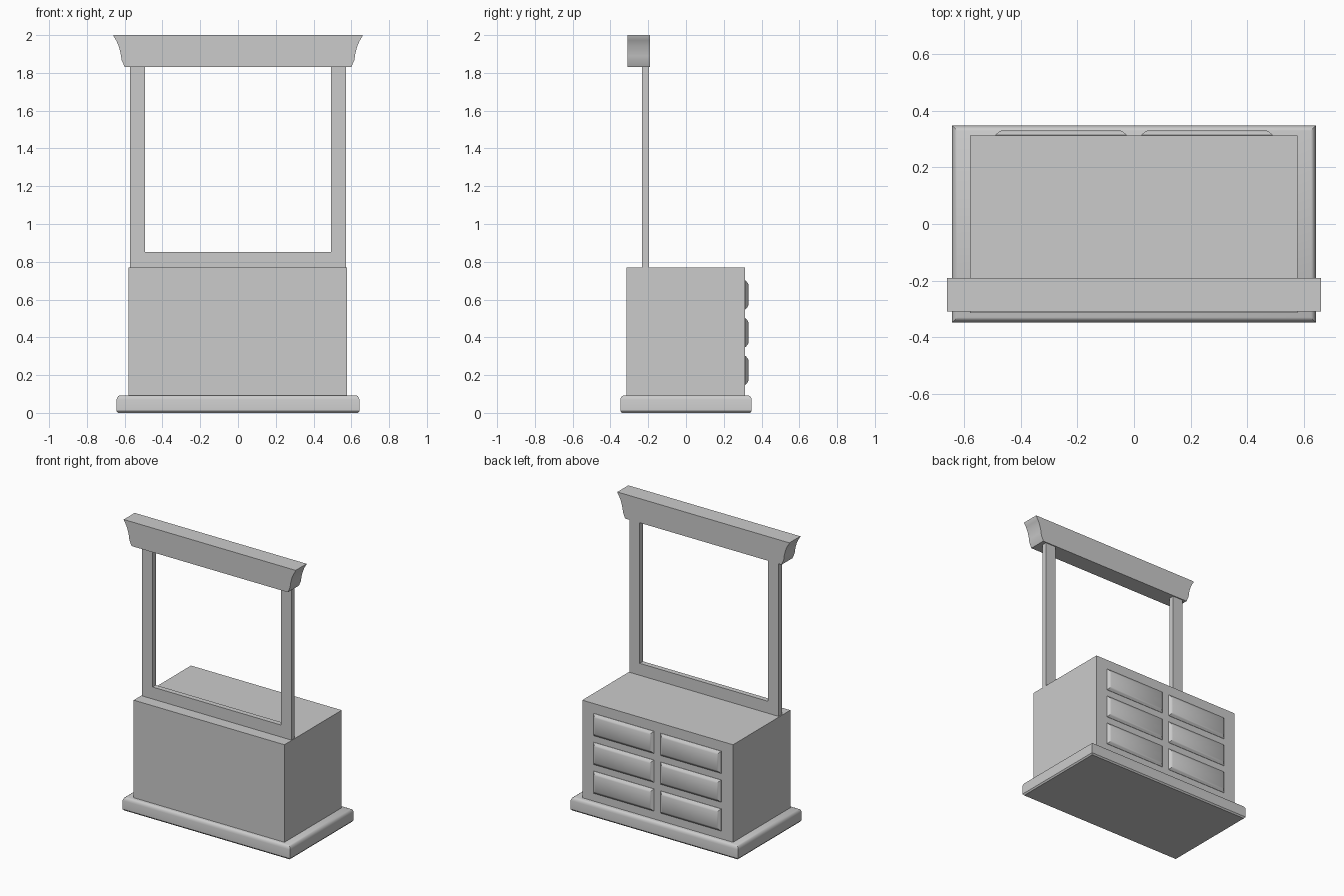
import bpy, bmesh

cube = bpy.data.objects.get("Cube")
if cube:
    bpy.data.objects.remove(cube, do_unlink=True)

GREY = (0.6, 0.6, 0.6, 1.0)
paint = bpy.data.materials.new("plain_grey")
paint.use_nodes = True
paint.diffuse_color = GREY
paint.node_tree.nodes["Principled BSDF"].inputs["Base Color"].default_value = GREY


def finish(name, bm, smooth=False):
    """Turn a bmesh into a painted object."""
    bmesh.ops.recalc_face_normals(bm, faces=bm.faces)
    mesh = bpy.data.meshes.new(name)
    bm.to_mesh(mesh)
    bm.free()
    mesh.materials.append(paint)
    obj = bpy.data.objects.new(name, mesh)
    bpy.context.collection.objects.link(obj)
    if smooth:
        bpy.ops.object.select_all(action='DESELECT')
        obj.select_set(True)
        bpy.context.view_layer.objects.active = obj
        bpy.ops.object.shade_smooth_by_angle(angle=0.6)
    return obj


def box(name, x0, x1, y0, y1, z0, z1):
    return loft(name, [[(x0, y0, z), (x1, y0, z), (x1, y1, z), (x0, y1, z)] for z in (z0, z1)])


def loft(name, rings, smooth=False):
    """Skin a stack of matching rings and cap both ends."""
    bm = bmesh.new()
    loops = [[bm.verts.new(p) for p in ring] for ring in rings]
    n = len(loops[0])
    for a, b in zip(loops, loops[1:]):
        for i in range(n):
            j = (i + 1) % n
            bm.faces.new((a[i], a[j], b[j], b[i]))
    bm.faces.new(loops[0])
    bm.faces.new(loops[-1])
    return finish(name, bm, smooth)


def rect(w, d):
    return [(-w, -d), (w, -d), (w, d), (-w, d)]


# Plinth with a rounded top edge
plinth = [(0.008, 0), (0, 0.01), (0, 0.07), (0.003, 0.08), (0.008, 0.088), (0.018, 0.093)]
loft("plinth", [[(x, y, z) for x, y in rect(0.643 - i, 0.348 - i)] for i, z in plinth], True)

# Cabinet body
box("cabinet", -0.58, 0.577, -0.315, 0.313, 0.09, 0.77)

# Six raised drawer fronts with chamfered borders
for side, x in (("right", -0.258), ("left", 0.258)):
    for row, z in (("bottom", 0.225), ("middle", 0.425), ("top", 0.625)):
        layers = [(0, 0.30), (0, 0.315), (0.012, 0.325), (0.022, 0.331)]
        loft(f"{side}_{row}_drawer",
             [[(x + u, y, z + v) for u, v in rect(0.232 - i, 0.077 - i)] for i, y in layers], True)

# Open upright frame: one flat outline extruded in depth
outline = [(-0.573, 0.76), (0.573, 0.76), (0.573, 1.9), (0.493, 1.9),
           (0.493, 0.853), (-0.493, 0.853), (-0.493, 1.9), (-0.573, 1.9)]
loft("upright_frame", [[(x, y, z) for x, z in outline] for y in (-0.233, -0.197)])

# Cornice with coved ends
cove = [(0.6, 1.832), (0.617, 1.87), (0.619, 1.89), (0.624, 1.915),
        (0.633, 1.945), (0.645, 1.972), (0.66, 1.995), (0.66, 2.0)]
profile = cove + [(-x, z) for x, z in reversed(cove)]
loft("cornice", [[(x, y, z) for x, z in profile] for y in (-0.31, -0.19)], True)
